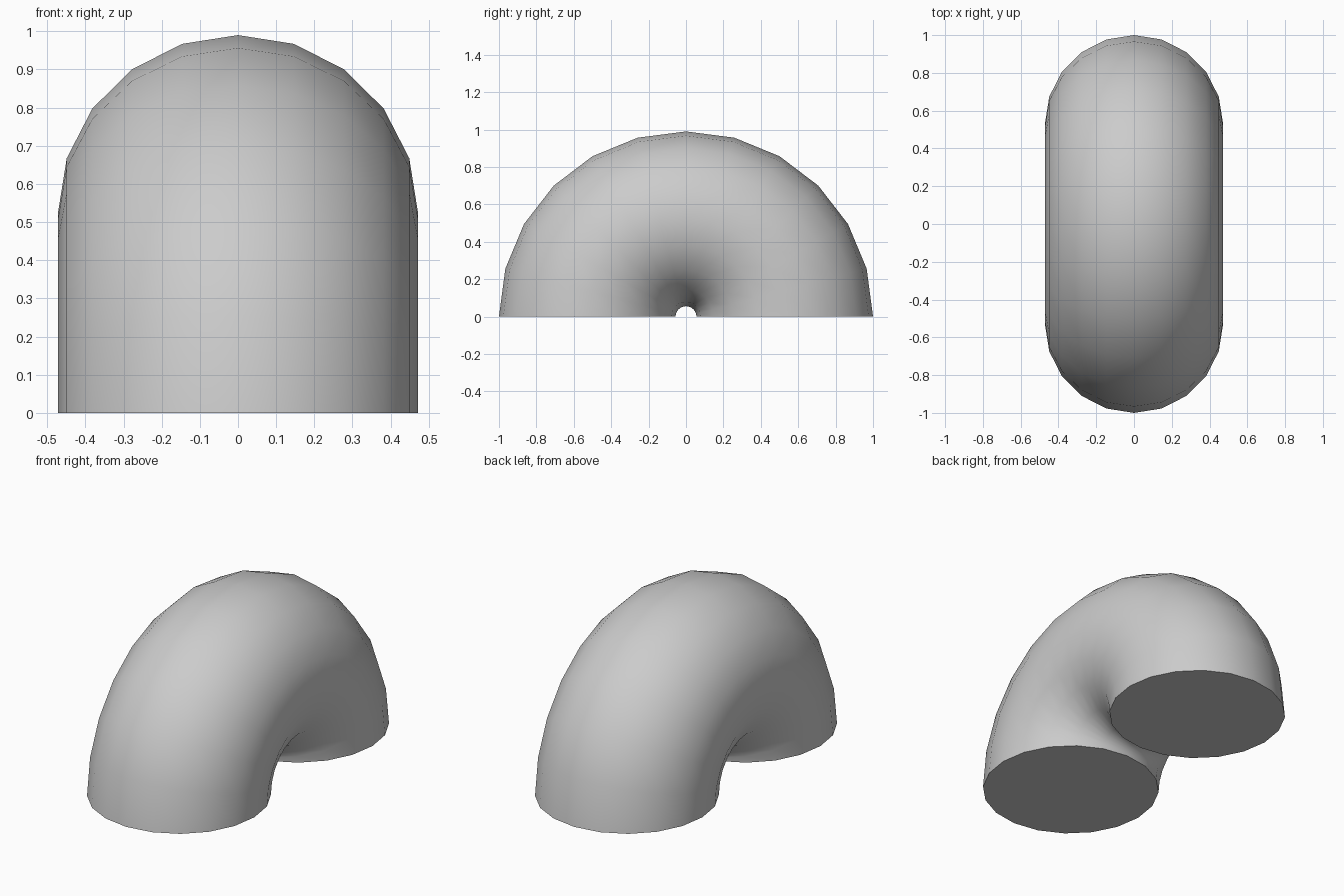
import bpy, bmesh
from math import sin, cos, pi, radians

if "Cube" in bpy.data.objects:
    bpy.data.objects.remove(bpy.data.objects["Cube"])

RING, TUBE = 0.528, 0.472   # bend radius and pipe radius
STEPS, SIDES = 12, 20
Z_SCALE = 0.99

bm = bmesh.new()

# Rings of the pipe swept through a half circle in the y-z plane
rings = []
for i in range(STEPS + 1):
    a = pi * i / STEPS
    ring = []
    for j in range(SIDES):
        t = 2 * pi * j / SIDES
        d = RING + TUBE * cos(t)
        ring.append(bm.verts.new((TUBE * sin(t), d * cos(a), d * sin(a) * Z_SCALE)))
    rings.append(ring)

# Pipe wall
for r0, r1 in zip(rings, rings[1:]):
    for j in range(SIDES):
        k = (j + 1) % SIDES
        bm.faces.new((r0[j], r0[k], r1[k], r1[j]))

# Flat end caps on the ground
bm.faces.new(rings[0])
bm.faces.new(rings[-1])
bmesh.ops.recalc_face_normals(bm, faces=bm.faces)

mesh = bpy.data.meshes.new("pipe_bend")
bm.to_mesh(mesh)
bm.free()
pipe = bpy.data.objects.new("pipe_bend", mesh)
bpy.context.collection.objects.link(pipe)

# Smooth wall, sharp cap rims
bpy.context.view_layer.objects.active = pipe
pipe.select_set(True)
bpy.ops.object.shade_smooth_by_angle(angle=radians(40))
